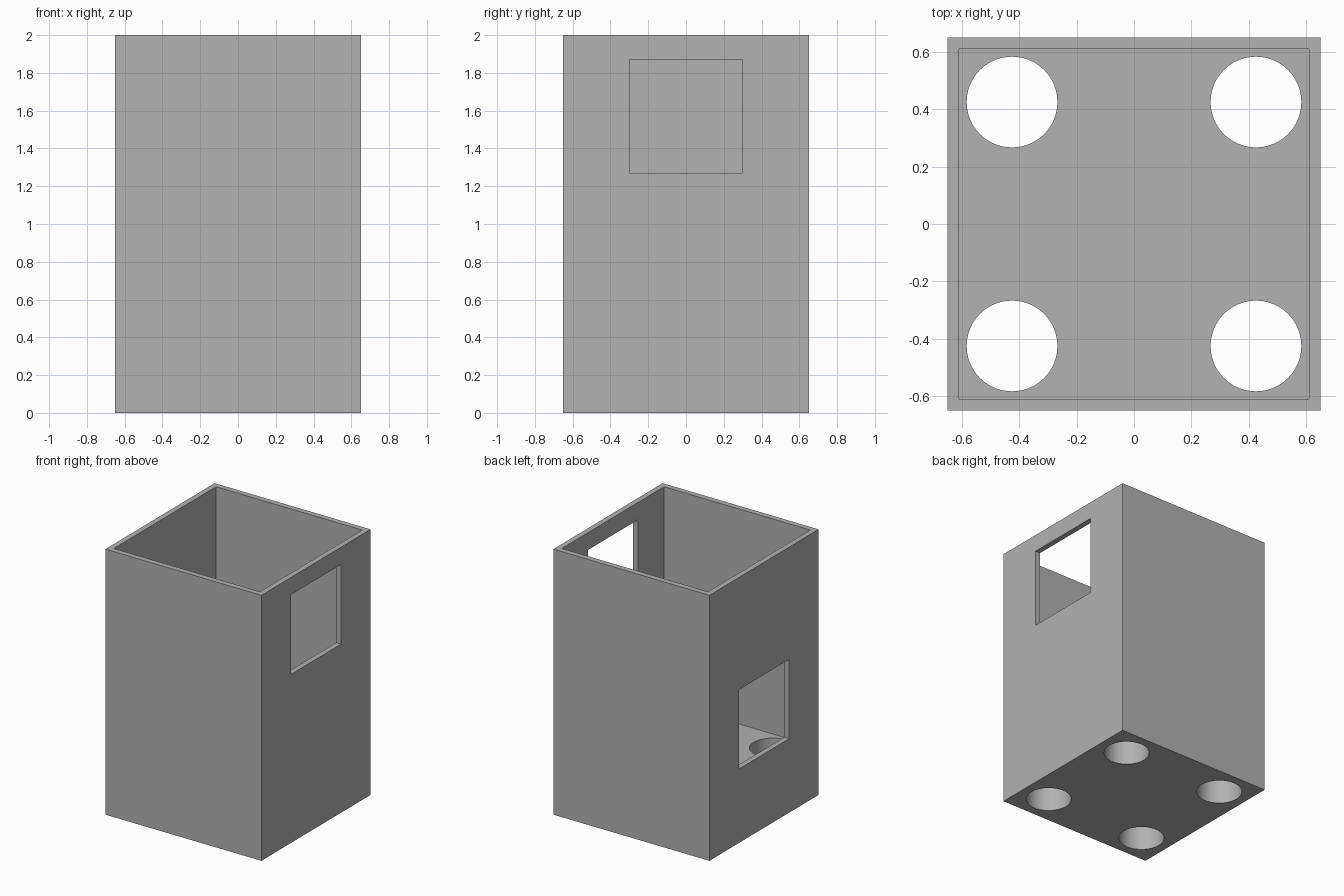
import bpy
import math

cube = bpy.data.objects.get("Cube")
if cube:
    bpy.data.objects.remove(cube, do_unlink=True)

HALF, INNER, HEIGHT, FLOOR = 0.65, 0.6085, 2.0, 0.38
HOLE_POS, HOLE_RADIUS = 0.4245, 0.158

grey = bpy.data.materials.new("plain grey")
grey.use_nodes = True
grey.diffuse_color = (0.445, 0.445, 0.445, 1)
grey.node_tree.nodes["Principled BSDF"].inputs["Base Color"].default_value = grey.diffuse_color


def box(name, low, high):
    """Axis-aligned box between two corners."""
    bpy.ops.mesh.primitive_cube_add(size=1, location=[(a + b) / 2 for a, b in zip(low, high)])
    obj = bpy.context.object
    obj.name = name
    obj.scale = [b - a for a, b in zip(low, high)]
    bpy.ops.object.transform_apply(location=True, rotation=False, scale=True)
    obj.data.materials.append(grey)
    return obj


def cut(target, cutter):
    """Subtract the cutter from the target, then discard it."""
    cutter.hide_render = True
    mod = target.modifiers.new("cut", 'BOOLEAN')
    mod.operation = 'DIFFERENCE'
    mod.solver = 'EXACT'
    mod.object = cutter
    bpy.context.view_layer.objects.active = target
    bpy.ops.object.modifier_apply(modifier=mod.name)
    bpy.data.objects.remove(cutter, do_unlink=True)


# Open-topped case with a thick floor
case = box("case", (-HALF, -HALF, 0), (HALF, HALF, HEIGHT))
cut(case, box("cavity_cutter", (-INNER, -INNER, FLOOR), (INNER, INNER, HEIGHT + 0.2)))

# Square windows: high on the left wall, low on the right wall
for side, bottom, top in ((1, 1.27, 1.87), (-1, 0.557, 1.154)):
    x_low, x_high = sorted((side * 0.5, side * 0.8))
    cut(case, box("window_cutter", (x_low, -0.3, bottom), (x_high, 0.3, top)))

# Round holes through the floor, one near each corner
for sx in (-1, 1):
    for sy in (-1, 1):
        bpy.ops.mesh.primitive_cylinder_add(
            vertices=48, radius=HOLE_RADIUS, depth=1,
            location=(sx * HOLE_POS, sy * HOLE_POS, FLOOR / 2))
        hole = bpy.context.object
        hole.name = "hole_cutter"
        hole.data.materials.append(grey)
        cut(case, hole)

# Smooth hole walls, sharp case edges
bpy.ops.object.select_all(action='DESELECT')
case.select_set(True)
bpy.context.view_layer.objects.active = case
bpy.ops.object.shade_smooth_by_angle(angle=math.radians(30))
